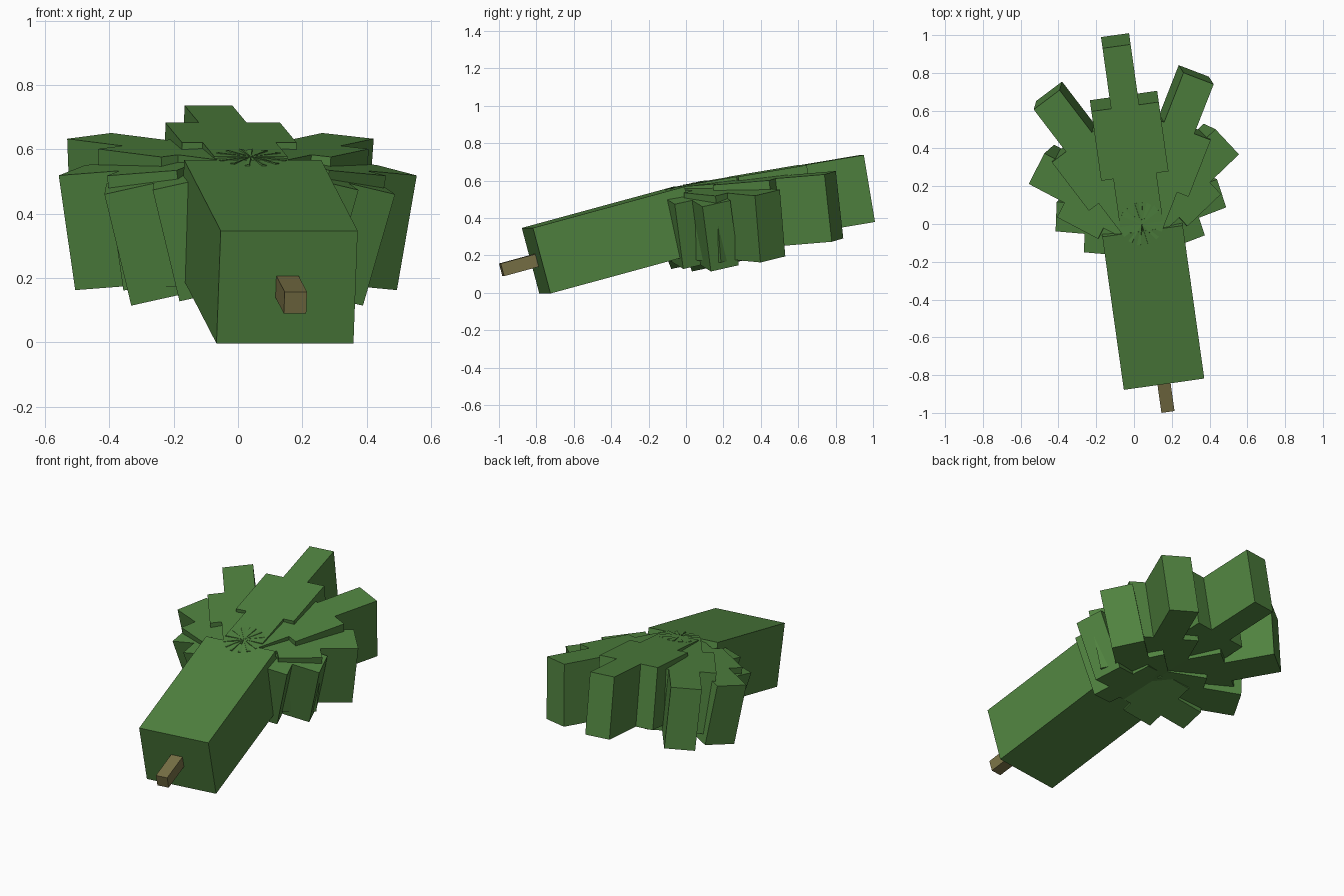
import bpy
import bmesh
import math
from mathutils import Matrix

cube = bpy.data.objects.get("Cube")
if cube:
    bpy.data.objects.remove(cube, do_unlink=True)


def make_material(name, color):
    mat = bpy.data.materials.new(name)
    mat.use_nodes = True
    mat.diffuse_color = color
    bsdf = mat.node_tree.nodes["Principled BSDF"]
    bsdf.inputs["Base Color"].default_value = color
    bsdf.inputs["Roughness"].default_value = 0.8
    return mat


GREEN = make_material("leaf green", (0.08, 0.225, 0.05, 1))
OLIVE = make_material("stem olive", (0.19, 0.165, 0.06, 1))

THICK = 0.363
# Whole plant: turned a little and tilted up at the back, around the crown
CROWN = (Matrix.Translation((0.04, 0, 0.578))
         @ Matrix.Rotation(math.radians(8), 4, 'Z')
         @ Matrix.Rotation(math.radians(12.3), 4, 'X'))


def placed(angle, droop):
    """Frame of a part that points out at an angle and droops from the crown."""
    return (CROWN @ Matrix.Rotation(math.radians(angle), 4, 'Z')
            @ Matrix.Rotation(math.radians(-droop), 4, 'X'))


def slab(name, outline, top, bottom, matrix, mat):
    """Extrude a flat outline downward from top to bottom."""
    bm = bmesh.new()
    face = bm.faces.new([bm.verts.new((x, y, top)) for x, y in outline])
    new = bmesh.ops.extrude_face_region(bm, geom=[face])["geom"]
    verts = [v for v in new if isinstance(v, bmesh.types.BMVert)]
    bmesh.ops.translate(bm, verts=verts, vec=(0, 0, bottom - top))
    bmesh.ops.recalc_face_normals(bm, faces=bm.faces)
    bm.transform(matrix)
    mesh = bpy.data.meshes.new(name)
    bm.to_mesh(mesh)
    bm.free()
    mesh.materials.append(mat)
    obj = bpy.data.objects.new(name, mesh)
    bpy.context.collection.objects.link(obj)
    return obj


def rectangle(width, y0, y1):
    w = width / 2
    return [(-w, y0), (w, y0), (w, y1), (-w, y1)]


def leaf(name, angle, droop, length, tip_width):
    """Stepped leaf: narrow base, wide shoulders, narrow tip."""
    b, s, t = 0.115, 0.18, tip_width / 2
    y1, y2 = length * 0.27, length * 0.66
    half = [(b, 0), (b, y1), (s, y1), (s, y2), (t, y2), (t, length)]
    outline = half + [(-x, y) for x, y in reversed(half)]
    slab(name, outline, 0, -THICK, placed(angle, droop), GREEN)


# Fan of leaves: one at the back and three pairs getting shorter
leaf("back_leaf", 0, 2.8, 0.963, 0.15)
pairs = [("rear", 29.5, 6.3, 0.83, 0.172),
         ("side", 55.5, 11, 0.63, 0.185),
         ("short", 80, 15, 0.465, 0.16)]
for label, angle, droop, length, tip in pairs:
    for side, sign in (("left", -1), ("right", 1)):
        leaf(f"{side}_{label}_leaf", sign * angle, droop, length, tip)

# Big front block and the stem centred in its end
front = placed(180, 2.8)
slab("front_block", rectangle(0.43, 0.04, 0.887), 0, -THICK, front, GREEN)
slab("stem", rectangle(0.07, 0.85, 1.08), -0.145, -0.215, front, OLIVE)
